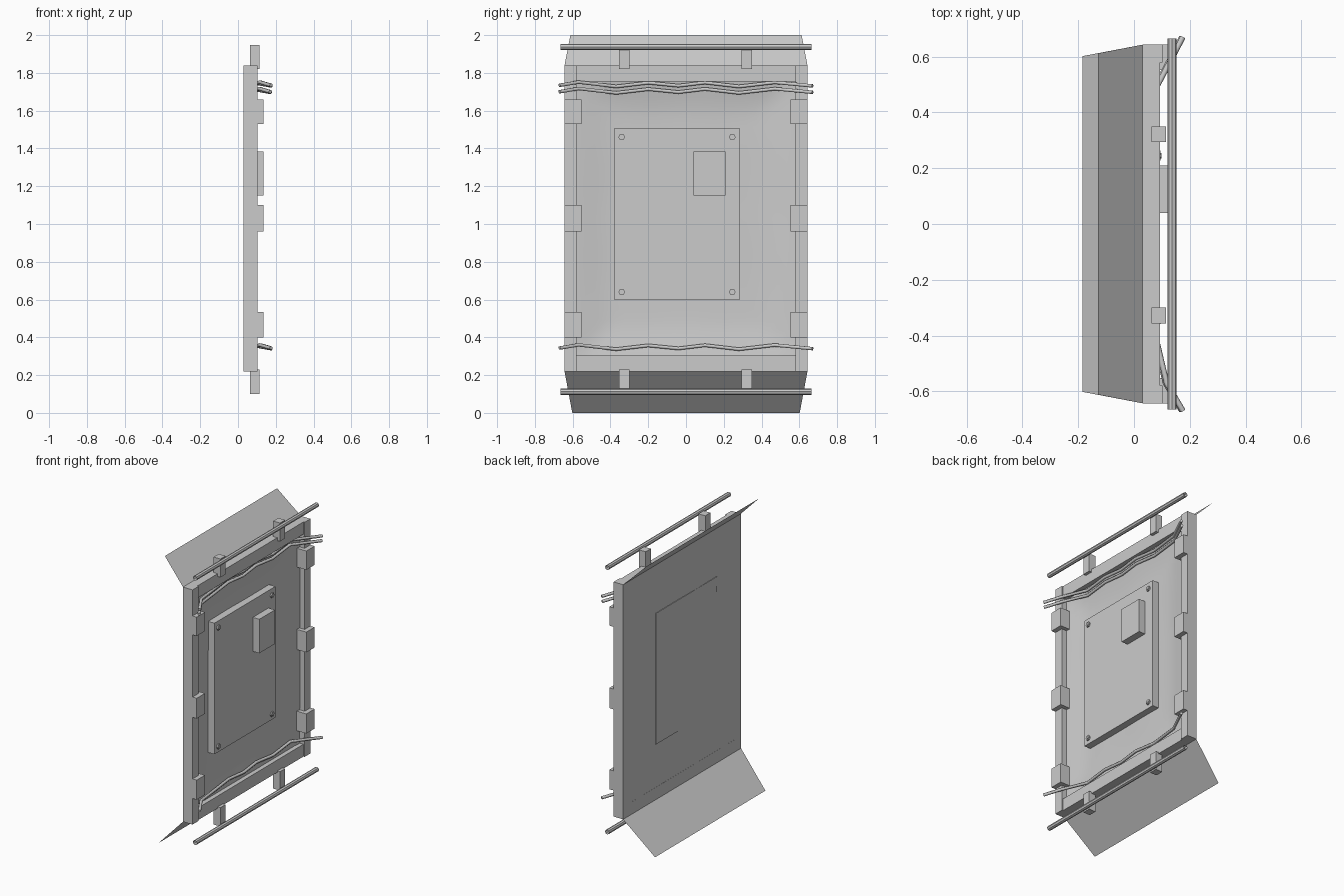
import bpy, bmesh, math
from mathutils import Vector, noise

if "Cube" in bpy.data.objects:
    bpy.data.objects.remove(bpy.data.objects["Cube"])


def mesh_object(name, bm):
    me = bpy.data.meshes.new(name)
    bm.to_mesh(me)
    bm.free()
    ob = bpy.data.objects.new(name, me)
    bpy.context.collection.objects.link(ob)
    return ob


def box(name, x, y, z):
    bm = bmesh.new()
    bmesh.ops.create_cube(bm, size=1)
    for v in bm.verts:
        v.co = [(a + b) / 2 + c * (b - a) for (a, b), c in zip((x, y, z), v.co)]
    return mesh_object(name, bm)


def cylinder(name, axis, loc, r, length, sides, caps=True):
    bm = bmesh.new()
    bmesh.ops.create_cone(bm, cap_ends=caps, segments=sides, radius1=r, radius2=r, depth=length)
    q = Vector((0, 0, 1)).rotation_difference(Vector(axis))
    for v in bm.verts:
        v.co = q @ v.co + Vector(loc)
    return mesh_object(name, bm)


# outer frame with side clips
for s, side in ((-1, "left"), (1, "right")):
    box("side_post_" + side, (0.03, 0.103), sorted((s * 0.58, s * 0.643)), (0.22, 1.84))
    for z0, z1 in ((0.40, 0.535), (0.96, 1.10), (1.53, 1.66)):
        box("clip_" + side, (0.04, 0.135), sorted((s * 0.553, s * 0.643)), (z0, z1))
box("top_rail", (0.03, 0.094), (-0.58, 0.58), (1.755, 1.84))
box("bottom_rail", (0.03, 0.094), (-0.58, 0.58), (0.22, 0.305))


# stretched skin: front dished, back nearly flush with the frame
def skin(name, edge, centre, flip):
    bm = bmesh.new()
    bmesh.ops.create_grid(bm, x_segments=24, y_segments=30, size=1)
    for v in bm.verts:
        u, w = v.co.x, v.co.y
        d = min((1 - abs(u)) * 0.64, (1 - abs(w)) * 0.80)
        t = min(1, d / 0.27)
        t = t * t * (3 - 2 * t)
        n = 0.004 * t * noise.noise(Vector((u * 2, w * 2, 3)))
        v.co = (edge + (centre - edge) * t + n, u * 0.64, 1.03 + w * 0.808)
    if flip:
        bmesh.ops.reverse_faces(bm, faces=bm.faces)
    for f in bm.faces:
        f.smooth = True
    return mesh_object(name, bm)


skin("skin_front", 0.07, 0.038, False)
skin("skin_back", 0.0295, 0.034, True)

# plate with control box and bolts
box("plate", (0.03, 0.086), (-0.38, 0.285), (0.60, 1.505))
box("plate_box", (0.08, 0.135), (0.04, 0.21), (1.15, 1.385))
for y in (-0.34, 0.245):
    for z in (0.64, 1.46):
        cylinder("bolt", (1, 0, 0), (0.09, y, z), 0.018, 0.01, 6)
        cylinder("bolt_tip", (1, 0, 0), (0.092, y, z), 0.01, 0.012, 6)

# sloping flaps behind the frame, plus rods on brackets
for name, z0, z1, x1, y1 in (("top_flap", 1.84, 2.0, -0.13, 0.612),
                             ("bottom_flap", 0.22, 0.0, -0.185, 0.602)):
    bm = bmesh.new()
    bm.faces.new([bm.verts.new(p) for p in ((0.03, -0.643, z0), (0.03, 0.643, z0),
                                            (x1, y1, z1), (x1, -y1, z1))])
    mesh_object(name, bm)
for name, zr, zb in (("top", 1.938, (1.82, 1.947)), ("bottom", 0.112, (0.10, 0.23))):
    cylinder(name + "_rod", (0, 1, 0), (0.137, 0, zr), 0.016, 1.33, 8, caps=False)
    for y in (-0.328, 0.322):
        box(name + "_bracket", (0.063, 0.115), (y - 0.028, y + 0.028), zb)

# wavy cables crossing in front of the skin
WAVE = ((-0.67, -0.004), (-0.57, 0.013), (-0.37, -0.01), (-0.2, 0.01), (-0.04, -0.006),
        (0.1, 0.011), (0.28, -0.01), (0.47, 0.012), (0.67, -0.007))


def cable(name, z, dx=0):
    cu = bpy.data.curves.new(name, 'CURVE')
    cu.dimensions = '3D'
    cu.bevel_depth = 0.01
    cu.bevel_resolution = 1
    cu.use_fill_caps = True
    sp = cu.splines.new('POLY')
    sp.points.add(len(WAVE) - 1)
    for p, (y, dz) in zip(sp.points, WAVE):
        x = 0.07 + max(0, abs(y) - 0.49) * 0.585
        p.co = (x + dx, y, z + dz, 1)
    ob = bpy.data.objects.new(name, cu)
    bpy.context.collection.objects.link(ob)


cable("upper_cable_a", 1.738)
cable("upper_cable_b", 1.704, -0.004)
cable("lower_cable", 0.347)
